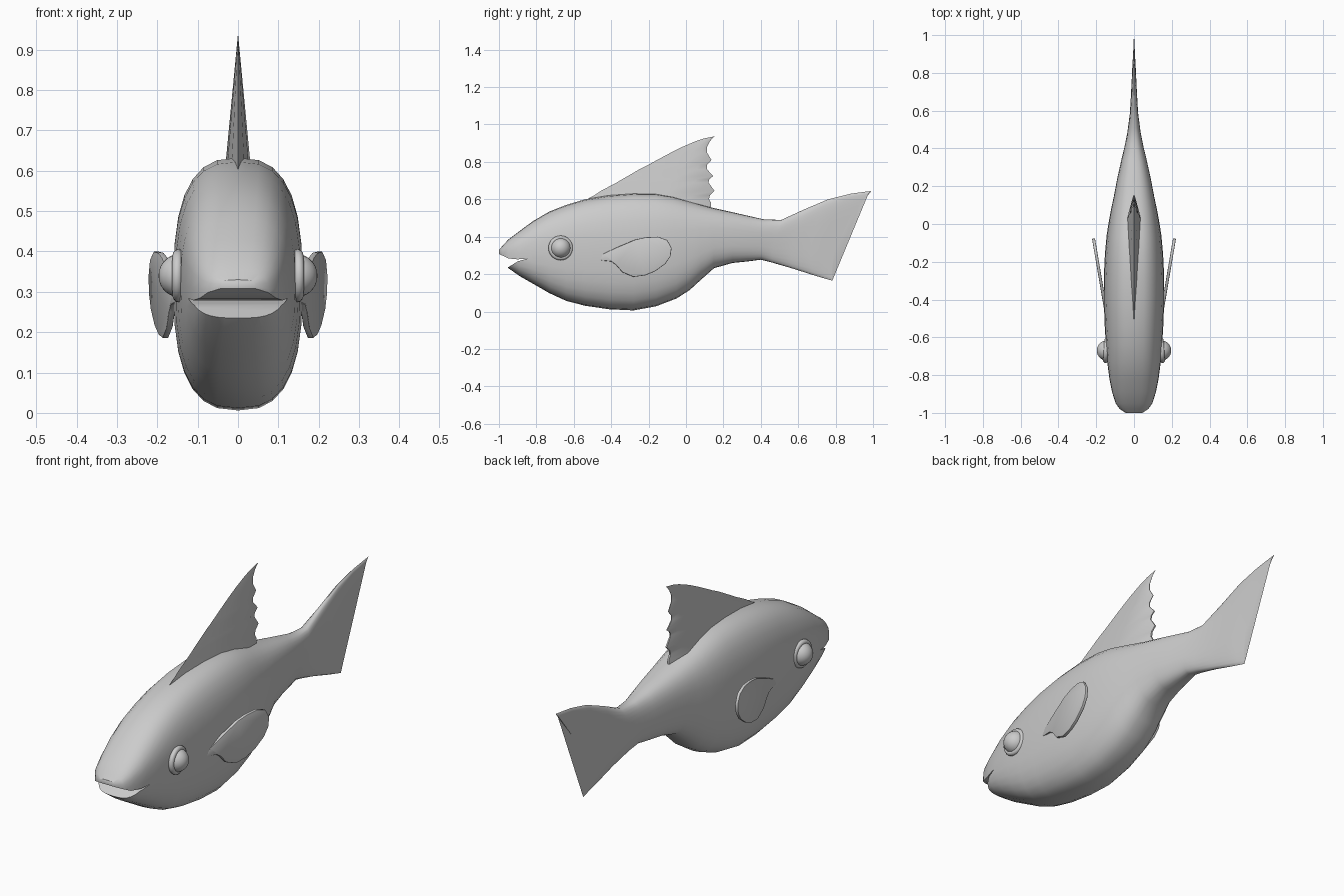
import bpy, bmesh, math

if "Cube" in bpy.data.objects:
    bpy.data.objects.remove(bpy.data.objects["Cube"])


def finish(ob, angle=40):
    bpy.ops.object.select_all(action='DESELECT')
    bpy.context.view_layer.objects.active = ob
    ob.select_set(True)
    for m in list(ob.modifiers):
        bpy.ops.object.modifier_apply(modifier=m.name)
    bpy.ops.object.shade_smooth_by_angle(angle=math.radians(angle))


def loft(name, rings):
    """Skin a list of equal-length closed rings and cap both ends."""
    bm = bmesh.new()
    vs = [[bm.verts.new(p) for p in r] for r in rings]
    n = len(rings[0])
    for a, b in zip(vs, vs[1:]):
        for i in range(n):
            j = (i + 1) % n
            bm.faces.new((a[i], a[j], b[j], b[i]))
    bm.faces.new(vs[0])
    bm.faces.new(vs[-1])
    bmesh.ops.recalc_face_normals(bm, faces=bm.faces)
    me = bpy.data.meshes.new(name)
    bm.to_mesh(me)
    bm.free()
    ob = bpy.data.objects.new(name, me)
    bpy.context.collection.objects.link(ob)
    return ob


def mirror(ob):
    m = ob.modifiers.new("mirror", 'MIRROR')
    m.use_axis = (True, False, False)


def power(v, p=0.75):
    return math.copysign(abs(v) ** p, v)


def section(yt, zt, yb, zb, hw, bow=0, n=28):
    """Rounded section between a top point and a bottom point."""
    ring = []
    for i in range(n):
        a = 2 * math.pi * i / n
        s = power(math.sin(a))
        f = (s + 1) / 2
        ring.append((hw * power(math.cos(a)),
                     yb + (yt - yb) * f - bow * (1 - s * s),
                     zb + (zt - zb) * f))
    return ring


# Body and tail: top y, top z, bottom y, bottom z, half width, bow
stations = [
    (-1.0, .33, -1.0, .30, .045), (-.98, .352, -.98, .262, .075),
    (-.95, .385, -.95, .232, .097), (-.89, .43, -.89, .19, .116),
    (-.82, .482, -.82, .15, .13), (-.73, .535, -.73, .098, .142),
    (-.64, .57, -.64, .057, .149), (-.54, .60, -.54, .031, .155),
    (-.41, .622, -.41, .012, .16), (-.28, .632, -.28, .006, .16),
    (-.16, .63, -.16, .028, .154), (-.07, .615, -.05, .07, .145),
    (.0, .595, .02, .115, .134), (.07, .575, .08, .17, .122),
    (.14, .555, .15, .232, .107), (.24, .533, .25, .26, .088),
    (.34, .51, .33, .268, .068), (.42, .492, .40, .277, .05),
    (.51, .49, .46, .262, .036, .01), (.63, .545, .57, .23, .022, .025),
    (.76, .60, .68, .195, .016, .045), (.88, .63, .74, .177, .011, .06),
    (.992, .645, .782, .165, .003, .068)]
body = loft("body", [section(*s) for s in stations])

# Mouth opening cut as a wedge
wedge = [(-1.1, .315), (-1.0, .308), (-.95, .284), (-.9, .279), (-.845, .284),
         (-.9, .268), (-.95, .237), (-1.1, .14)]
cutter = loft("mouth_cutter", [[(x, y, z) for y, z in wedge] for x in (-.3, .3)])
cutter.hide_render = True
b = body.modifiers.new("mouth", 'BOOLEAN')
b.operation = 'DIFFERENCE'
b.solver = 'EXACT'
b.object = cutter
finish(body)
bpy.data.objects.remove(cutter)

# Dorsal fin: z, front y, scalloped rear y
levels = [(.50, -.56, .13), (.58, -.545, .135), (.60, -.53, .123), (.622, -.49, .128),
          (.645, -.455, .152), (.69, -.37, .12), (.708, -.34, .125),
          (.725, -.31, .146), (.76, -.25, .112), (.785, -.20, .113),
          (.81, -.155, .136), (.85, -.08, .112), (.88, -.02, .112),
          (.91, .05, .128), (.925, .095, .14), (.936, .148, .153)]
lens = [(0, 0), (.3, .5), (.6, .85), (.85, 1), (1, .12)]
rings = []
for z, yf, yr in levels:
    w = .042 * (1 - (z - .5) / .44)
    side = [(w * k, yf + (yr - yf) * t, z) for t, k in lens]
    rings.append(side + [(-x, y, h) for x, y, h in side[:0:-1]])
dorsal = loft("dorsal_fin", rings)
finish(dorsal)

# Pectoral fins: thin paddles flaring outwards
paddle = [(-.47, .275), (-.44, .31), (-.365, .345), (-.27, .385), (-.215, .397),
          (-.15, .40), (-.1, .382), (-.077, .34), (-.083, .295), (-.11, .255),
          (-.165, .215), (-.22, .193), (-.28, .185), (-.34, .21), (-.375, .25),
          (-.40, .268)]
pectoral = loft("pectoral_fins", [
    [(.207 + (y + .12) * .17 + d, y, z) for y, z in paddle] for d in (-.008, .008)])
bev = pectoral.modifiers.new("bevel", 'BEVEL')
bev.width = .004
bev.segments = 2
bev.limit_method = 'ANGLE'
bev.angle_limit = math.radians(60)
mirror(pectoral)
finish(pectoral)

# Eyes: ball set in a rounded socket rim
bpy.ops.mesh.primitive_uv_sphere_add(segments=24, ring_count=14, radius=.054,
                                     location=(.143, -.67, .34),
                                     rotation=(0, math.pi / 2, 0))
eye = bpy.context.object
eye.name = "eyes"
bpy.ops.mesh.primitive_torus_add(location=(.148, -.67, .34),
                                 rotation=(0, math.pi / 2, .06),
                                 major_radius=.053, minor_radius=.013,
                                 major_segments=28, minor_segments=10)
rim = bpy.context.object
rim.name = "eye_rims"
for ob in (eye, rim):
    bpy.ops.object.select_all(action='DESELECT')
    bpy.context.view_layer.objects.active = ob
    ob.select_set(True)
    bpy.ops.object.transform_apply(location=True, rotation=True, scale=True)
    mirror(ob)
    finish(ob)
